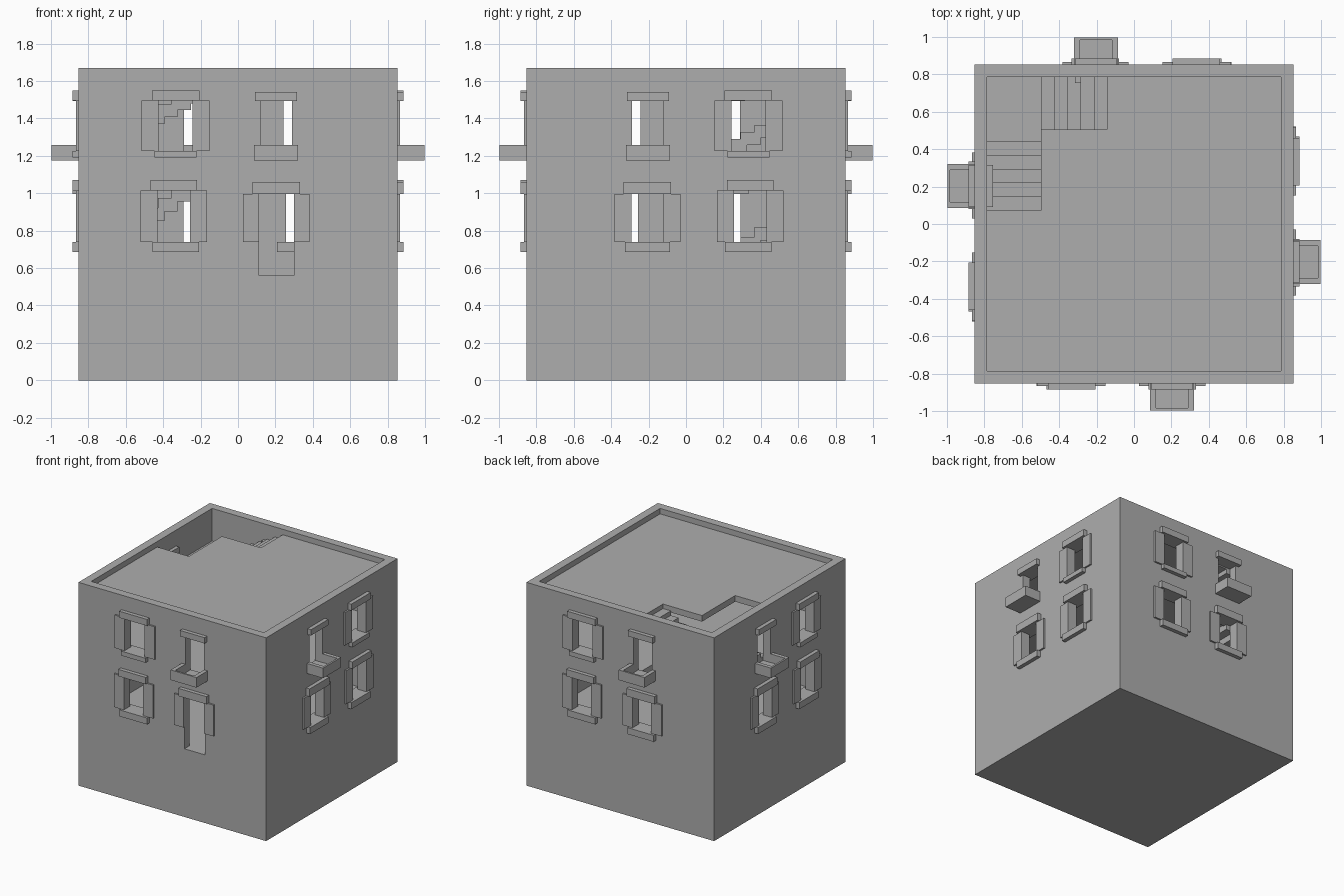
import bpy
import bmesh
from math import pi
from mathutils import Matrix, Vector

if "Cube" in bpy.data.objects:
    bpy.data.objects.remove(bpy.data.objects["Cube"], do_unlink=True)

WALL = 0.853       # outer wall face
INNER = 0.785      # inner wall face
TOP = 1.67
FLOORS = (0.56, 1.18, 1.625)
SLAB = 0.05

grey = bpy.data.materials.new("plaster_grey")
grey.use_nodes = True
grey.diffuse_color = (0.42, 0.42, 0.42, 1)
grey.node_tree.nodes["Principled BSDF"].inputs["Base Color"].default_value = (0.42, 0.42, 0.42, 1)


def add_box(bm, lo, hi, turn=0):
    """Axis-aligned box from lo to hi, turned by quarter turns about z."""
    lo, hi = Vector(lo), Vector(hi)
    size = hi - lo
    m = (Matrix.Rotation(turn * pi / 2, 4, "Z")
         @ Matrix.Translation((lo + hi) / 2) @ Matrix.Diagonal((*size, 1)))
    bmesh.ops.create_cube(bm, size=1, matrix=m)


def finish(name, bm):
    bmesh.ops.recalc_face_normals(bm, faces=bm.faces)
    me = bpy.data.meshes.new(name)
    bm.to_mesh(me)
    bm.free()
    me.materials.append(grey)
    ob = bpy.data.objects.new(name, me)
    bpy.context.collection.objects.link(ob)
    return ob


def cut(target, cutter):
    cutter.hide_render = True
    mod = target.modifiers.new("cut", "BOOLEAN")
    mod.operation, mod.solver, mod.object = "DIFFERENCE", "EXACT", cutter
    bpy.context.view_layer.objects.active = target
    bpy.ops.object.modifier_apply(modifier=mod.name)
    bpy.data.objects.remove(cutter, do_unlink=True)


groups = {}
openings = bmesh.new()


def part(name, turn, h0, h1, d0, d1, z0, z1):
    """Box on one side: h along the wall, d outward from the centre."""
    bm = groups.setdefault(name, bmesh.new())
    add_box(bm, (h0, -d1, z0), (h1, -d0, z1), turn)


def opening(turn, c, half, z0, z1):
    add_box(openings, (c - half, -WALL - 0.1, z0), (c + half, -INNER + 0.1, z1), turn)


def trim(name, turn, c, half, z0, z1):
    # Trim runs through the wall and stands proud on both faces
    part(name, turn, c - half, c + half, INNER - 0.03, WALL + 0.032, z0, z1)


def shutters(turn, c, inner, outer, z0, z1):
    for s in (-1, 1):
        h = sorted((c + s * inner, c + s * outer))
        part("shutters", turn, *h, WALL - 0.005, WALL + 0.014, z0, z1)


def window(turn, c, half, outer, lintel, sill, z, sill_shift=0):
    """z holds sill bottom, sill top, opening top and lintel top."""
    opening(turn, c, half, z[1], z[2])
    trim("lintels", turn, c, lintel, z[2], z[3])
    trim("window_sills", turn, c + sill_shift, sill, z[0], z[1])
    shutters(turn, c, half, outer, z[1], z[2])


def balcony(turn, c):
    z0, z1, w, t, front = 1.174, 1.257, 0.1175, 0.032, 0.998
    opening(turn, c, 0.084, z0 + 0.013, 1.492)
    trim("lintels", turn, c, 0.112, 1.492, 1.54)
    part("balconies", turn, c - w, c + w, WALL - 0.01, front, z0, z0 + 0.013)
    part("balconies", turn, c - w, c + w, front - 0.015, front, z0, z1)
    for s in (-1, 1):
        h = sorted((c + s * w, c + s * (w - t)))
        part("balconies", turn, *h, WALL - 0.01, front, z0, z1)


def door(turn, c):
    half = 0.094
    opening(turn, c, half, FLOORS[0], 0.997)
    trim("lintels", turn, c, 0.127, 0.997, 1.06)
    shutters(turn, c, half, 0.178, 0.74, 0.997)


# Four sides: two stacked windows plus a balcony over a window or the door
for turn in range(4):
    s = -1 if turn % 2 == 0 else 1
    window(turn, s * 0.334, 0.091, 0.182, 0.127, 0.112, (1.19, 1.227, 1.497, 1.55))
    window(turn, s * 0.344, 0.087, 0.177, 0.124, 0.125, (0.687, 0.74, 1.014, 1.07), -s * 0.011)
    balcony(turn, -s * 0.204)
    if turn == 0:
        door(turn, 0.205)
    else:
        window(turn, -s * 0.206, 0.085, 0.177, 0.127, 0.12, (0.687, 0.74, 0.997, 1.06))

for name, bm in groups.items():
    finish(name, bm)

# Outer block hollowed above the ground storey, then pierced
bm = bmesh.new()
add_box(bm, (-WALL, -WALL, 0), (WALL, WALL, TOP))
walls = finish("walls", bm)
bm = bmesh.new()
add_box(bm, (-INNER, -INNER, FLOORS[0]), (INNER, INNER, TOP + 0.2))
cut(walls, finish("room_cutter", bm))
cut(walls, finish("opening_cutter", openings))

# Upper floor and roof deck with an L-shaped stairwell in the back corner
WELL_X, WELL_Y, LAND_X, LAND_Y = -0.144, 0.073, -0.498, 0.504
outline = [(-INNER, -INNER), (INNER, -INNER), (INNER, INNER), (WELL_X, INNER),
           (WELL_X, LAND_Y), (LAND_X, LAND_Y), (LAND_X, WELL_Y), (-INNER, WELL_Y)]
for name, z in (("upper_floor", FLOORS[1]), ("roof_deck", FLOORS[2])):
    bm = bmesh.new()
    face = bm.faces.new([bm.verts.new((x, y, z - SLAB)) for x, y in outline])
    moved = bmesh.ops.extrude_face_region(bm, geom=[face])["geom"]
    bmesh.ops.translate(bm, vec=(0, 0, SLAB),
                        verts=[v for v in moved if isinstance(v, bmesh.types.BMVert)])
    finish(name, bm)

# Two flights of five treads joined by a corner landing, for each storey
STEPS, THICK, LAP, TURN_Y = 5, 0.07, 0.033, 0.438
for name, z0, z1 in (("lower_stairs", *FLOORS[:2]), ("upper_stairs", *FLOORS[1:])):
    bm = bmesh.new()
    rise = (z1 - z0) / (2 * STEPS + 2)
    run_y = (TURN_Y - WELL_Y) / STEPS
    run_x = (WELL_X - LAND_X) / STEPS
    for i in range(STEPS):
        z = z0 + rise * (i + 1)
        y = WELL_Y + run_y * i
        add_box(bm, (-INNER, y, max(z - THICK, z0 - SLAB)), (LAND_X, y + run_y + LAP, z))
        z = z1 - rise * (STEPS - i)
        x = LAND_X + run_x * i
        lap = LAP if i < STEPS - 1 else 0
        add_box(bm, (x, LAND_Y, z - THICK), (x + run_x + lap, INNER, z))
    z = z0 + rise * (STEPS + 1)
    add_box(bm, (-INNER, TURN_Y, z - THICK), (LAND_X, INNER, z))
    finish(name, bm)
